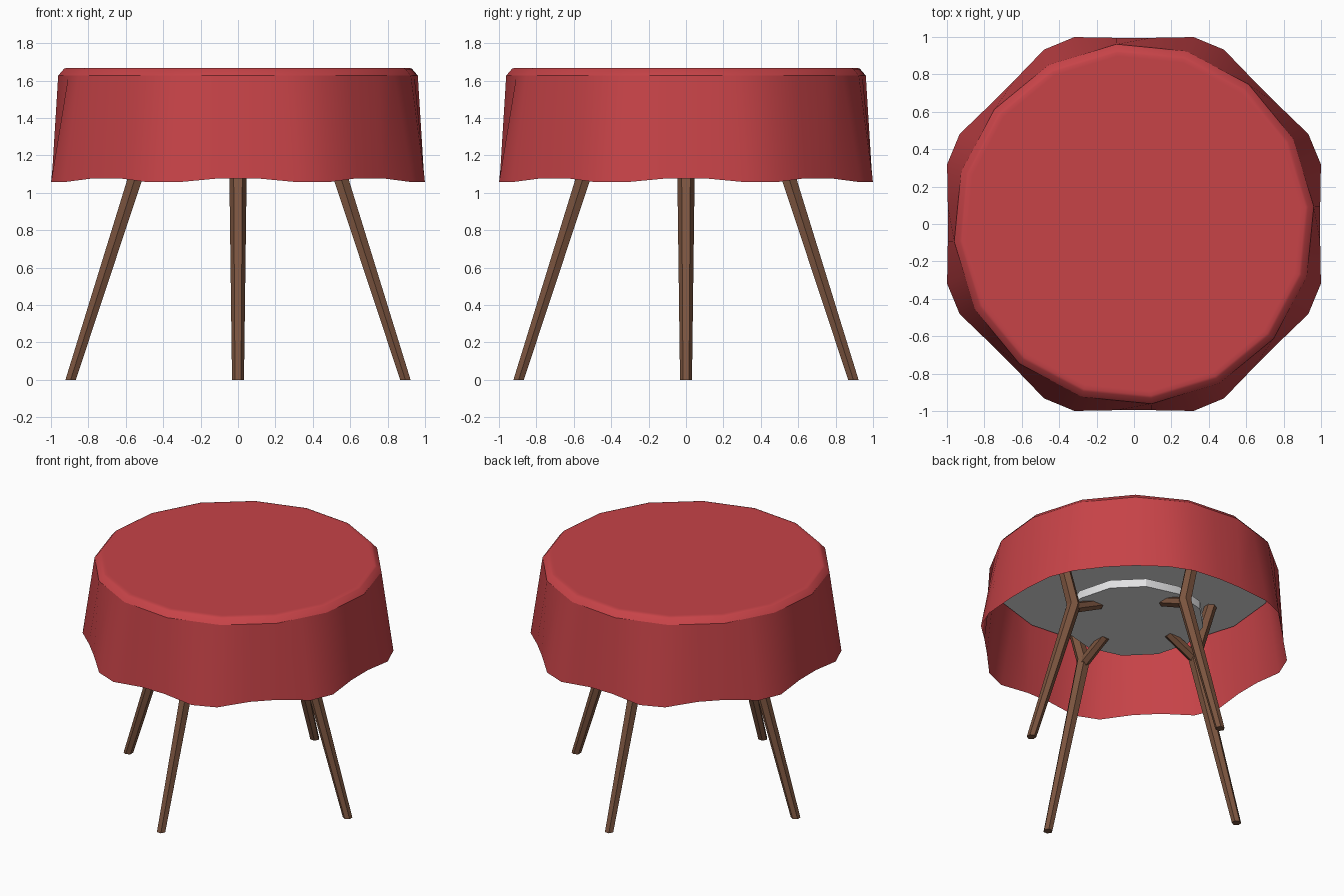
import bpy, bmesh, math
from mathutils import Vector, Matrix

if "Cube" in bpy.data.objects:
    bpy.data.objects.remove(bpy.data.objects["Cube"])


def material(name, color):
    m = bpy.data.materials.new(name)
    m.diffuse_color = (*color, 1)
    m.use_nodes = True
    m.node_tree.nodes["Principled BSDF"].inputs["Base Color"].default_value = m.diffuse_color
    return m


RED = material("red cloth", (0.57, 0.056, 0.064))
WOOD = material("brown wood", (0.20, 0.09, 0.05))
GREY = material("light grey board", (0.76, 0.76, 0.77))


def loft(bm, rings, cap_start=True, cap_end=True):
    """Skin a list of equally long closed rings of points."""
    loops = [[bm.verts.new(p) for p in ring] for ring in rings]
    n = len(loops[0])
    for a, b in zip(loops, loops[1:]):
        for i in range(n):
            j = (i + 1) % n
            bm.faces.new((a[i], a[j], b[j], b[i]))
    if cap_start:
        bm.faces.new(loops[0][::-1])
    if cap_end:
        bm.faces.new(loops[-1])


def finish(name, bm, mat, angle=30):
    bmesh.ops.recalc_face_normals(bm, faces=bm.faces)
    me = bpy.data.meshes.new(name)
    bm.to_mesh(me)
    bm.free()
    me.materials.append(mat)
    ob = bpy.data.objects.new(name, me)
    bpy.context.collection.objects.link(ob)
    bpy.ops.object.select_all(action='DESELECT')
    ob.select_set(True)
    bpy.context.view_layer.objects.active = ob
    bpy.ops.object.shade_smooth_by_angle(angle=math.radians(angle))
    return ob


def polar(r, deg, z):
    a = math.radians(deg)
    return Vector((r * math.cos(a), r * math.sin(a), z))


def circle(r, z, n, offset=0.0, x=0.0):
    return [polar(r, offset + 360 * i / n, z) + Vector((x, 0, 0)) for i in range(n)]


TURN = 5.625   # rotation of the 16-sided top
RIM_R, RIM_Z = 0.966, 1.627

# Cloth top: 16-sided disc with a chamfered rim and a flat centre
bm = bmesh.new()
loft(bm, [circle(r, z, 16, TURN) for r, z in
          ((RIM_R, RIM_Z), (0.935, 1.663), (0.922, 1.668), (0.90, 1.668))],
     cap_start=False)
finish("cloth_top", bm, RED, 40)

# Cloth skirt: flares from the rim to an eight-lobed wavy hem
bm = bmesh.new()
top, hem = [], []
for k in range(8):
    base = 45 * k
    for step, (ang, r, z) in enumerate(((-5.5, 1.0, 1.078), (5.5, 1.0, 1.078),
                                        (17.7, 1.049, 1.057), (27.3, 1.049, 1.057))):
        hem.append(polar(r, base + ang, z))
        on_corner = step % 2 == 1
        rt = RIM_R if on_corner else RIM_R * math.cos(math.pi / 16)
        top.append(polar(rt, base - TURN + 11.25 * step, RIM_Z))
loft(bm, [hem, top], cap_start=False, cap_end=False)
finish("cloth_skirt", bm, RED, 60)

# Board under the cloth
bm = bmesh.new()
loft(bm, [circle(0.957, 1.582, 16, TURN), circle(0.95, 1.645, 16, TURN)])
finish("table_board", bm, GREY)

# Small lower shelf resting on the leg branches
bm = bmesh.new()
loft(bm, [circle(0.47, 1.227, 12), circle(0.47, 1.287, 12)])
finish("lower_shelf", bm, GREY)

# Four splayed six-sided legs, bent at the knee, each with an inward branch
for i in range(4):
    bm = bmesh.new()
    loft(bm, [circle(r, z, 6, 30, x) for x, z, r in
              ((0.895, 0, 0.032), (0.527, 1.15, 0.047), (0.67, 1.59, 0.042))])
    start, end = Vector((0.54, 0, 1.13)), Vector((0.30, 0, 1.245))
    rot = (end - start).to_track_quat('Z', 'Y').to_matrix()
    loft(bm, [[p + rot @ v for v in circle(r, 0, 6, 30)]
              for p, r in ((start, 0.038), (end, 0.034))])
    bm.transform(Matrix.Rotation(math.pi / 2 * i, 4, 'Z'))
    finish(f"leg_{i + 1}", bm, WOOD)
